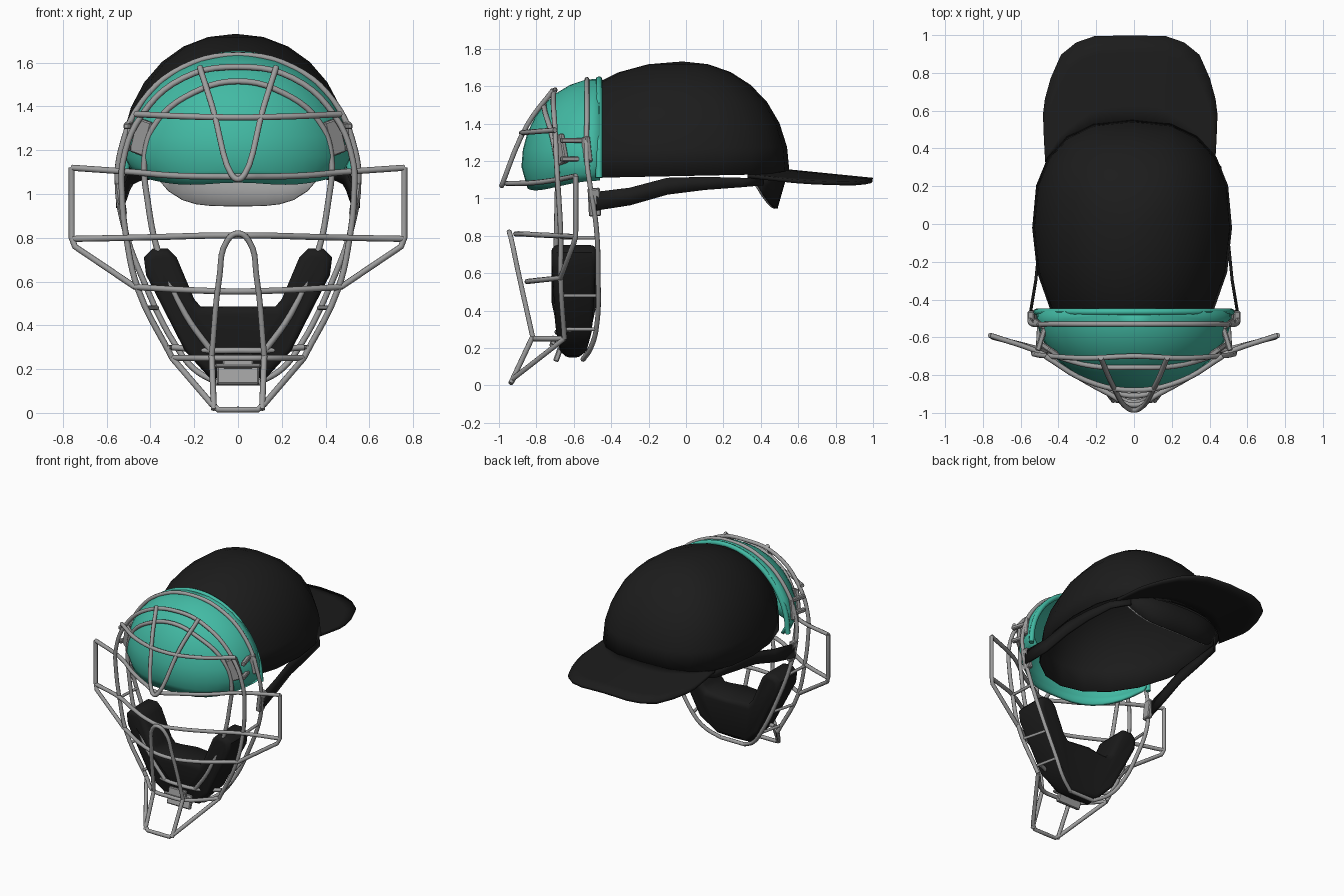
import bpy, bmesh, math
from math import sin, cos, pi
from mathutils import Vector

if "Cube" in bpy.data.objects:
    bpy.data.objects.remove(bpy.data.objects["Cube"])


def material(name, rgb):
    m = bpy.data.materials.new(name)
    m.diffuse_color = (*rgb, 1)
    m.use_nodes = True
    m.node_tree.nodes["Principled BSDF"].inputs["Base Color"].default_value = m.diffuse_color
    return m


BLACK = material("black cloth", (0.0115, 0.0115, 0.0115))
TEAL = material("teal padding", (0.055, 0.49, 0.37))
GREY = material("grey metal", (0.34, 0.34, 0.34))


def spow(v, e):
    return math.copysign(abs(v) ** e, v)


def add(name, mesh, mat, angle=45):
    mesh.materials.clear()
    mesh.materials.append(mat)
    ob = bpy.data.objects.new(name, mesh)
    bpy.context.collection.objects.link(ob)
    bpy.ops.object.select_all(action='DESELECT')
    ob.select_set(True)
    bpy.context.view_layer.objects.active = ob
    bpy.ops.object.shade_smooth_by_angle(angle=math.radians(angle))
    return ob


def from_bmesh(name, bm, mat, angle=45):
    bmesh.ops.recalc_face_normals(bm, faces=bm.faces)
    me = bpy.data.meshes.new(name)
    bm.to_mesh(me)
    bm.free()
    return add(name, me, mat, angle)


def grid(name, rows, mat, thick=0.0, wrap=False):
    """Surface through rows of points, optionally thickened."""
    bm = bmesh.new()
    vs = [[bm.verts.new(p) for p in r] for r in rows]
    n = len(rows[0])
    for a, b in zip(vs, vs[1:]):
        for i in range(n if wrap else n - 1):
            j = (i + 1) % n
            bm.faces.new((a[i], a[j], b[j], b[i]))
    bmesh.ops.remove_doubles(bm, verts=bm.verts, dist=0.0005)
    ob = from_bmesh(name, bm, mat, 50)
    if thick:
        s = ob.modifiers.new("thickness", 'SOLIDIFY')
        s.thickness, s.offset = thick, 0
    return ob


def mirror(pts):
    """Half a wire, starting on x = 0, to a whole wire."""
    return [(-x, y, z) for x, y, z in reversed(pts[1:])] + pts


def tube(name, pts, r=0.014, mat=GREY, handle='AUTO'):
    cu = bpy.data.curves.new(name, 'CURVE')
    cu.dimensions = '3D'
    cu.bevel_depth, cu.bevel_resolution = r, 2
    cu.resolution_u = 5 if handle == 'AUTO' else 1
    cu.use_fill_caps = True
    sp = cu.splines.new('BEZIER')
    sp.bezier_points.add(len(pts) - 1)
    for b, p in zip(sp.bezier_points, pts):
        b.co = p
        b.handle_left_type = b.handle_right_type = handle
    ob = bpy.data.objects.new(name, cu)
    bpy.context.collection.objects.link(ob)
    dg = bpy.context.evaluated_depsgraph_get()
    me = bpy.data.meshes.new_from_object(ob.evaluated_get(dg))
    bpy.data.objects.remove(ob)
    return add(name, me, mat, 60)


def box(name, loc, size, rot=(0, 0, 0), mat=GREY, bevel=0.006):
    bm = bmesh.new()
    bmesh.ops.create_cube(bm, size=1)
    bmesh.ops.scale(bm, vec=Vector(size), verts=bm.verts)
    bmesh.ops.bevel(bm, geom=bm.edges[:], offset=bevel, segments=1, affect='EDGES')
    ob = from_bmesh(name, bm, mat, 30)
    ob.location, ob.rotation_euler = loc, rot
    return ob


# Cap crown, set slightly off centre
def cap_edge(a):
    c, s = cos(a), sin(a)
    if s > 0:
        return 0.525 * spow(c, 0.8), 0.57 * spow(s, 0.8)
    return 0.525 * c, 0.76 * s


rows = []
for k in range(8):
    p = k / 7 * pi / 2
    r, h = max(cos(p), 0) ** (1 / 1.05), sin(p) ** (1 / 1.05)
    row = []
    for i in range(20):
        x, y = cap_edge(2 * pi * i / 20)
        row.append((x * r - 0.01, y * r - 0.02, 1.12 + 0.02 * y * (1 - h) + 0.608 * h))
    rows.append(row)
grid("cap_crown", rows, BLACK, 0.008, wrap=True)


# Brim, lofted from the crown edge to its outline
def back_y(x, a=0.53, b=0.57):
    return b * (1 - abs(x / a) ** 2.5) ** 0.4 - 0.02


outline = [(0, .998), (.19, .993), (.285, .96), (.365, .895), (.42, .77),
           (.45, .66), (.46, .58), (.455, .45), (.45, .36)]
rows = []
for k in range(6):
    t, half = k / 5, []
    for i, (ox, oy) in enumerate(outline):
        ix = 0.45 * i / 8
        iy = min(back_y(ix) - 0.02, oy)
        x, y = ix + (ox - ix) * t, iy + (oy - iy) * t
        half.append((x, y, 1.15 - 0.1 * (y - 0.5) - 0.055 * (x / 0.48) ** 2))
    rows.append([(x - 0.02, y, z) for x, y, z in mirror(half)])
grid("cap_brim", rows, BLACK, 0.02)

# Back flap under the cap, black outside and grey inside
for name, mat, off in (("back_flap", BLACK, 0), ("back_flap_lining", GREY, 0.012)):
    rows = []
    for t in (0, 0.5, 1):
        row = []
        for i in range(13):
            x = -0.38 + 0.76 * i / 12
            drop = 0.03 + 0.145 * (1 - abs(x / 0.38) ** 4)
            row.append((x, back_y(x) - 0.015 - off - 0.05 * t, 1.12 - drop * t))
        rows.append(row)
    grid(name, rows, mat, 0.008)

# Forehead pad shell and its raised rim
rows = []
N = 20
for k in range(-2, 9):
    row = []
    for i in range(N + 1):
        a = pi * i / N
        if k < 0:
            s = 1 + 0.04 * k
            low = 1.04 + 0.06 * cos(a) ** 4 + 0.015 * sin(a) ** 16
            z = 1.17 + (low - 1.17) * -k / 2
        else:
            s, z = max(cos(k / 8 * pi / 2), 0), 1.17 + 0.462 * sin(k / 8 * pi / 2)
        row.append((0.51 * cos(a) * s, -0.46 - 0.41 * sin(a) * s, z))
    rows.append(row)
grid("forehead_pad", rows, TEAL, 0.02)
tube("forehead_pad_rim", [(0.515 * cos(pi * i / 12), -0.465, 1.11 + 0.525 * sin(pi * i / 12))
                          for i in range(13)], 0.018, TEAL)

# Cage: rear frame, front frame and inner frame
tube("rear_frame", mirror([(0, -.53, 1.635), (.25, -.53, 1.58), (.44, -.53, 1.42), (.535, -.53, 1.2),
     (.55, -.51, 1.05), (.52, -.48, .85), (.43, -.47, .6), (.28, -.48, .3), (.2, -.51, .2),
     (.1, -.55, .14)]))
tube("rear_frame_bottom", [(-.1, -.55, .14), (.1, -.55, .14)], handle='VECTOR')
tube("front_frame", mirror([(0, -.7, 1.58), (.25, -.71, 1.53), (.44, -.7, 1.36), (.525, -.69, 1.15),
     (.53, -.68, 1.0), (.51, -.67, .8), (.455, -.67, .56), (.3, -.65, .25)]))
tube("inner_frame", mirror([(0, -.76, 1.515), (.2, -.755, 1.465), (.37, -.715, 1.33), (.425, -.69, 1.18),
     (.41, -.69, .95), (.36, -.695, .72), (.24, -.695, .45), (.12, -.68, .28)]))

# Cage: cross bars
tube("brow_bar", mirror([(0, -.88, 1.35), (.25, -.83, 1.355), (.47, -.7, 1.365)]))
tube("eye_bar", mirror([(0, -.96, 1.08), (.13, -.9, 1.08), (.31, -.8, 1.085), (.48, -.69, 1.1), (.76, -.59, 1.12)]))
tube("cheek_bar", mirror([(0, -.91, .81), (.13, -.88, .81), (.31, -.79, .805), (.5, -.68, .8), (.76, -.59, .795)]))
tube("mouth_bar", mirror([(0, -.85, .555), (.2, -.81, .56), (.47, -.67, .575)]))
tube("chin_bar", mirror([(0, -.82, .25), (.12, -.81, .25), (.3, -.65, .25)]))
tube("lower_chin_bar", mirror([(0, -.69, .285), (.12, -.68, .285), (.3, -.62, .3)]))

# Cage: forehead V, nose arch and throat guard
tube("forehead_v", mirror([(0, -.985, 1.068), (.03, -.977, 1.09), (.115, -.85, 1.39), (.175, -.71, 1.58)]))
tube("nose_arch", mirror([(0, -.945, .82), (.05, -.935, .785), (.085, -.9, .62), (.12, -.82, .26)]))
tube("throat_guard", mirror([(0, -.935, .015), (.09, -.935, .015), (.12, -.92, .04), (.3, -.65, .25)]),
     handle='VECTOR')

# Paired parts
for s, side in ((1, "right"), (-1, "left")):
    def pair(pts):
        return [(s * p[0], *p[1:]) for p in pts]

    tube(f"ear_guard_{side}", pair([(.76, -.59, 1.12), (.76, -.59, .8), (.745, -.6, .76), (.47, -.67, .575)]),
         handle='VECTOR')
    tube(f"throat_upright_{side}", pair([(.12, -.82, .26), (.11, -.935, .015)]), handle='VECTOR')
    for z, x0, x1 in ((.79, .5, .51), (.48, .37, .42), (.3, .28, .32)):
        tube(f"frame_link_{side}", pair([(x0, -.475, z), (x1, -.665, z)]), 0.01, handle='VECTOR')

    # Temple clips and strap buckle
    for z in (1.21, 1.31):
        box(f"temple_clip_arm_{side}", (s * .485, -.59, z), (.03, .17, .028), (0, 0, s * .3))
    box(f"temple_clip_plate_{side}", (s * .44, -.67, 1.26), (.08, .03, .16), (0, s * -.3, s * .6))
    box(f"temple_clip_back_{side}", (s * .5, -.53, 1.26), (.05, .03, .14), (0, s * -.2, s * .6))
    box(f"strap_buckle_{side}", (s * .535, -.49, .98), (.035, .065, .15), (.05, s * .15, 0))

    # Elastic strap
    strap = pair([(.55, -.48, .985, .05), (.52, -.3, 1.01, .047), (.5, -.1, 1.065, .045),
                  (.485, .1, 1.08, .035), (.455, .3, 1.085, .025), (.37, .41, 1.09, .02)])
    grid(f"strap_{side}", [[(x, y, z + h) for x, y, z, h in strap],
                           [(x, y, z - h) for x, y, z, h in strap]], BLACK, 0.016)

# Chin and jaw padding, one soft V-shaped block
half = [(0, .485), (.17, .485), (.2, .52), (.28, .71), (.32, .75), (.39, .75), (.43, .71), (.42, .63),
        (.24, .28), (.13, .16), (0, .15)]
loop = half + [(-x, z) for x, z in reversed(half[1:-1])]
bm = bmesh.new()
face = bm.faces.new([bm.verts.new((x, -.72 + max(0, .3 - z) * .4, z)) for x, z in loop])
ext = bmesh.ops.extrude_face_region(bm, geom=[face])
for v in ext["geom"]:
    if isinstance(v, bmesh.types.BMVert):
        v.co.y = -.475 - max(0, .3 - v.co.z) * .5
rim = [e for e in bm.edges if abs(e.verts[0].co.y - e.verts[1].co.y) < 0.07]
bmesh.ops.bevel(bm, geom=rim, offset=0.035, segments=3, affect='EDGES', profile=0.5)
from_bmesh("jaw_pad", bm, BLACK, 50)

# Chin clip
box("chin_clip_plate", (0, -.68, .175), (.19, .03, .1), (-.35, 0, 0))
box("chin_clip_latch", (0, -.71, .235), (.14, .03, .06), (-.2, 0, 0))
box("chin_clip_bar", (0, -.72, .215), (.21, .02, .02))
